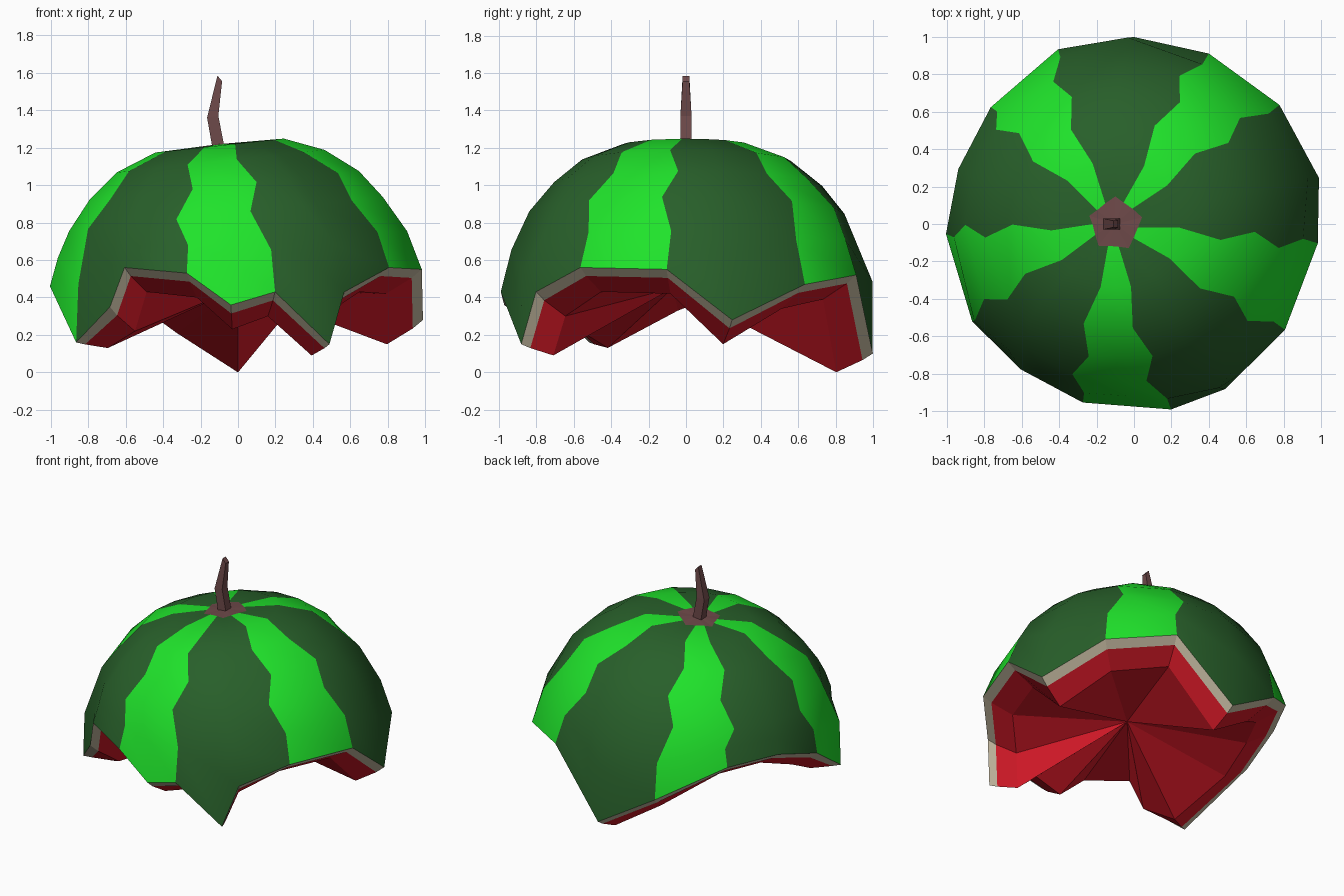
import bpy
from math import sin, cos, radians, sqrt
from mathutils import Vector, Matrix

if "Cube" in bpy.data.objects:
    bpy.data.objects.remove(bpy.data.objects["Cube"])


def material(name, rgb):
    m = bpy.data.materials.new(name)
    m.use_nodes = True
    m.diffuse_color = (*rgb, 1)
    m.node_tree.nodes["Principled BSDF"].inputs["Base Color"].default_value = (*rgb, 1)
    return m


DARK = material("dark green", (0.021, 0.115, 0.023))
LIGHT = material("light green", (0.014, 0.77, 0.024))
CREAM = material("cream rind", (0.58, 0.51, 0.37))
RED = material("red flesh", (0.68, 0.01, 0.021))
BROWN = material("brown stem", (0.155, 0.067, 0.067))


def skin(name, rings, mats, pick=lambda col: 0, smooth=False):
    """Join closed rings of points from top to bottom; a ring of one point is a tip."""
    verts, faces, slots, starts = [], [], [], []
    for ring in rings:
        starts.append(len(verts))
        verts += ring
    for k in range(len(rings) - 1):
        n = max(len(rings[k]), len(rings[k + 1]))
        at = lambda r, j: starts[r] + j % len(rings[r])
        for j in range(n):
            quad = (at(k, j), at(k + 1, j), at(k + 1, j + 1), at(k, j + 1))
            faces.append(tuple(dict.fromkeys(quad)))
            slots.append(pick(j))
    mesh = bpy.data.meshes.new(name)
    mesh.from_pydata(verts, [], faces)
    for m in mats:
        mesh.materials.append(m)
    for p, s in zip(mesh.polygons, slots):
        p.material_index = s
        p.use_smooth = smooth
    obj = bpy.data.objects.new(name, mesh)
    bpy.context.collection.objects.link(obj)
    return obj


# Broken rim, anticlockwise: angle, height, stripe to the next column
# (L light, D dark), and whether the column is a stripe edge
RIM = [(-106, .53, "L", 1), (-92, .36, "L", 0), (-78.7, .43, "D", 1), (-61, .15, "D", 0),
       (-54.7, .43, "D", 0), (-35, .56, "L", 1), (-6, .55, "D", 1), (14, .28, "D", 0),
       (39.3, .47, "L", 1), (66.3, .52, "D", 1), (90, .10, "D", 0), (113.5, .34, "L", 1),
       (140.8, .55, "D", 1), (162.6, .565, "D", 0), (183, .46, "L", 1), (211, .16, "D", 1),
       (226, .35, "D", 0), (232, .56, "D", 0)]
DROP = {-61: .06, 90: .10, 211: .03}
# Columns that lie on the flat facet between their neighbours, and how far along it
FLAT = {-92: .5, -54.7: .25, 226: .7}

CENTRE = Vector((0, 0, .3))
TILT = Matrix.Rotation(radians(-6.2), 3, "Y")


def dome_point(polar, angle, radius):
    p, a = radians(polar), radians(angle)
    return CENTRE + TILT @ (radius * Vector((sin(p) * cos(a), sin(p) * sin(a), cos(p))))


def flatten(ring, keep_height=False):
    for j, column in enumerate(RIM):
        if column[0] in FLAT:
            z = ring[j].z
            ring[j] = ring[j - 1].lerp(ring[j + 1], FLAT[column[0]])
            if keep_height:
                ring[j].z = z


# Upper rings of the dome, with zigzag stripe edges
rings = []
for i, (polar, radius) in enumerate([(7.6, .93), (20.7, .98), (34, 1.005), (46, 1.01), (57, 1.01)]):
    ring = []
    for angle, z, stripe, edge in RIM:
        side = -1 if 0 < angle < 180 else 1
        wiggle = edge * side * (2.7 if i % 2 else -2.7)
        spread = 1.2 if i == 0 and not edge else 1
        ring.append(dome_point(polar * spread, angle + wiggle, radius))
    flatten(ring)
    rings.append(ring)

# Rim ring, and one ring halfway down to it
rim, middle = [], []
for (angle, z, stripe, edge), above in zip(RIM, rings[-1]):
    r, a = sqrt(1.037 - (z - .3) ** 2), radians(angle)
    p = Vector((r * cos(a), r * sin(a), z))
    m = 1.014 * ((p + above) / 2 - CENTRE).normalized()
    if edge:
        m = Matrix.Rotation(radians(2.5 if angle < 0 or angle > 180 else -2.5), 3, "Z") @ m
    middle.append(CENTRE + m)
    rim.append(p)
flatten(middle, True)
flatten(rim, True)
rings += [middle, rim]
skin("striped_shell", rings, [DARK, LIGHT], lambda j: int(RIM[j][2] == "L"), True)


def inset(scale, share):
    return [Vector((p.x * scale, p.y * scale, p.z - share * DROP.get(c[0], .13)))
            for p, c in zip(rim, RIM)]


# Cut edge of the rind, then the flesh sinking to the middle
rind_inner = inset(.945, .35)
flesh_lip = inset(.805, 1)
skin("rind_edge", [rim, rind_inner], [CREAM])
skin("flesh", [rind_inner, flesh_lip, [Vector((0, -.07, .45))]], [RED])

# Star-shaped scar around the stem
skin("stem_cap", [[dome_point(0, 0, .925)], rings[0]], [BROWN])

# Bent four-sided stem: each level has left x, right x, left z, right z, half depth
levels = [(-.11, -.085, 1.585, 1.555, .018), (-.165, -.105, 1.36, 1.37, .03),
          (-.135, -.07, 1.19, 1.19, .03)]
stem = [[Vector((l, -d, zl)), Vector((r, -d, zr)), Vector((r, d, zr)), Vector((l, d, zl))]
        for l, r, zl, zr, d in levels]
tip = sum(stem[0], Vector()) / 4
skin("stem", [[tip]] + stem, [BROWN])
